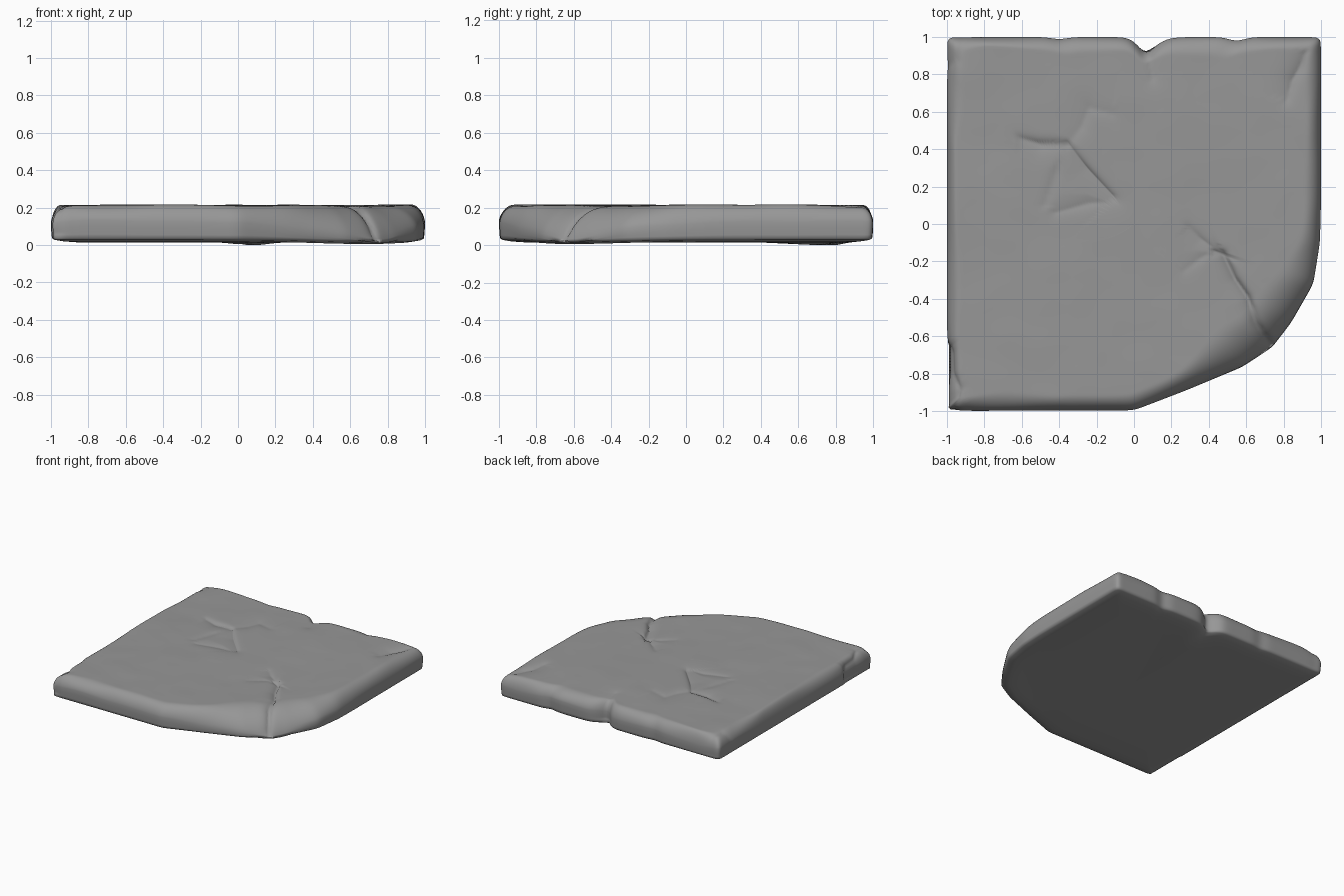
import bpy, bmesh, math
from mathutils import Vector, noise

if "Cube" in bpy.data.objects:
    bpy.data.objects.remove(bpy.data.objects["Cube"])

N, TOP = 480, 64            # points round the outline, rings across the top


def resample(points, count):
    pts = [Vector(p) for p in points]
    pts.append(pts[0])
    lens = [(b - a).length for a, b in zip(pts, pts[1:])]
    total, out, seg, start = sum(lens), [], 0, 0.0
    for i in range(count):
        d = total * i / count
        while d > start + lens[seg]:
            start += lens[seg]
            seg += 1
        out.append(pts[seg].lerp(pts[seg + 1], (d - start) / lens[seg]))
    return out


# Outline: square slab with one worn-away corner
outline = resample([(-1, -1), (0, -0.997), (0.28, -0.89), (0.58, -0.765), (0.74, -0.66),
                    (0.84, -0.53), (0.96, -0.32), (0.995, -0.1), (1, 0.1), (1, 1), (-1, 1)], N)
for _ in range(5):
    outline = [(outline[i - 1] + 2 * outline[i] + outline[(i + 1) % N]) / 4 for i in range(N)]
for p in outline:
    if p.y > 0.9:           # notches in the back edge
        p.y -= 0.07 * math.exp(-(abs(p.x - 0.06) / (0.06 if p.x < 0.06 else 0.085)) ** 1.7)
        p.y -= 0.018 * math.exp(-((p.x - 0.55) / 0.06) ** 2)
        p.y -= 0.010 * math.exp(-((p.x + 0.4) / 0.06) ** 2)
    if p.x < -0.9 and -0.97 < p.y < -0.64:
        p.x += 0.006        # broken left edge


def ring(i, k):
    """Point on the section through outline point i: 0-5 underside, 6-20 edge, then top."""
    p = outline[i]
    a = math.atan2(p.y, p.x)
    worn = math.exp(-((a + 0.73) / 0.5) ** 2)
    wob = noise.noise(Vector((p.x * 2.5, p.y * 2.5, 3)))
    w = 0.075 + 0.19 * worn + 0.06 * wob
    z0 = 0.11 - 0.075 * worn + 0.04 * wob
    if k <= 5:
        inset, z = [(0.6, 0.02), (0.3, 0.02), (0.14, 0.02), (0.07, 0.025),
                    (0.02, 0.033), (0.006, 0.042)][k]
        z -= 0.014 * worn * (k > 2)
    elif k <= 8:
        low = 0.042 - 0.014 * worn
        f = (k - 5) / 4
        inset, z = 0.005 * (1 - f), low + (z0 - low) * f
    elif k <= 20:
        t = (k - 8) / 12 * math.pi / 2
        inset, z = w * (1 - math.cos(t)) ** (1 - 0.2 * worn), z0 + (0.218 - z0) * math.sin(t)
    else:
        f = (k - 20) / TOP
        inset, z = w + (1 - w) * f, 0.218
    return Vector((p.x * (1 - inset), p.y * (1 - inset), z))


# Cracks: path, depth, width on left of path, width on right of path
cracks = [
    ([(0.42, -0.14), (0.48, -0.16), (0.54, -0.29), (0.61, -0.39), (0.66, -0.53), (0.76, -0.68)], 0.034, 0.022, 0.06),
    ([(0.29, -0.01), (0.36, -0.08), (0.44, -0.14)], 0.013, 0.03, 0.07),
    ([(0.27, -0.25), (0.36, -0.18), (0.44, -0.14)], 0.009, 0.06, 0.04),
    ([(-0.61, 0.46), (-0.5, 0.43), (-0.35, 0.43)], 0.022, 0.03, 0.08),
    ([(-0.35, 0.43), (-0.25, 0.3), (-0.1, 0.14)], 0.020, 0.025, 0.13),
    ([(-0.09, 0.12), (-0.24, 0.11), (-0.42, 0.06)], 0.013, 0.05, 0.08),
    ([(-0.36, 0.43), (-0.42, 0.27), (-0.48, 0.1)], 0.009, 0.08, 0.04),
    ([(-0.35, 0.43), (-0.28, 0.52), (-0.24, 0.62), (-0.12, 0.59)], 0.011, 0.10, 0.06),
    ([(0.82, 0.66), (0.85, 0.77), (0.89, 0.84), (0.92, 0.92)], 0.022, 0.07, 0.04),
    ([(0.07, 1.0), (0.08, 0.9), (0.1, 0.78)], 0.016, 0.07, 0.06),
    ([(-1.0, -0.63), (-0.98, -0.68), (-0.975, -0.8), (-0.93, -0.88), (-0.96, -1)], 0.018, 0.03, 0.06),
    ([(-1.0, 0.84), (-0.95, 0.88), (-0.92, 0.96)], 0.012, 0.05, 0.05),
]


def crack_depth(q):
    total = 0
    for path, depth, left, right in cracks:
        best = 0
        pts = [Vector(v) for v in path]
        last = len(pts) - 2
        for j, (a, b) in enumerate(zip(pts, pts[1:])):
            d = b - a
            t = (q - a).dot(d) / d.length_squared
            c = min(1, max(0, t))
            off = q - a - d * c
            wide = left if d.cross(q - a) > 0 else right
            # tighten the falloff past a crack's free ends so it does not run on
            if (j == 0 and t < 0) or (j == last and t > 1):
                wide = min(left, right)
            r = off.length / wide
            if r < 3:
                fade = 1
                if j == 0:
                    fade = 0.5 + 0.5 * c
                elif j == last:
                    fade = 1 - 0.3 * c
                best = max(best, depth * fade * math.exp(-1.6 * r))
        total = max(total, best) + 0.25 * min(total, best)
    return total


# Slab mesh, ring by ring
bm = bmesh.new()
rows = [[bm.verts.new(ring(i, k)) for i in range(N)] for k in range(20 + TOP)]
for lo, hi in zip(rows, rows[1:]):
    for i in range(N):
        j = (i + 1) % N
        bm.faces.new((lo[i], lo[j], hi[j], hi[i]))
for row, z in ((rows[0], 0.02), (rows[-1], 0.218)):
    mid = bm.verts.new((0, 0, z))
    for i in range(N):
        bm.faces.new((row[i], row[(i + 1) % N], mid))
bmesh.ops.recalc_face_normals(bm, faces=bm.faces)
bm.normal_update()

# Worn surface: cracks above, soft unevenness, low bump below
for v in bm.verts:
    c, n = v.co.copy(), v.normal.copy()
    if n.z > -0.3:
        amount = crack_depth(c.xy) * min(1, max(0, (c.z - 0.02) / 0.04))
        soft = 0.006 * noise.noise(c * 2.2) + 0.002 * noise.noise(c * 6)
        v.co -= n * amount
        v.co.z += soft * max(0, n.z)
    else:
        r2 = (c.x - 0.07) ** 2 + (c.y - 0.74) ** 2
        v.co.z -= 0.02 * math.exp(-r2 / 0.012)
low = min(v.co.z for v in bm.verts)
for v in bm.verts:
    v.co.z -= low

mesh = bpy.data.meshes.new("stone_slab")
bm.to_mesh(mesh)
bm.free()
slab = bpy.data.objects.new("stone_slab", mesh)
bpy.context.collection.objects.link(slab)
for poly in mesh.polygons:
    poly.use_smooth = True

# Dark grey stone
stone = bpy.data.materials.new("dark_stone")
stone.diffuse_color = (0.31, 0.31, 0.31, 1)
stone.use_nodes = True
stone.node_tree.nodes["Principled BSDF"].inputs["Base Color"].default_value = stone.diffuse_color
mesh.materials.append(stone)
